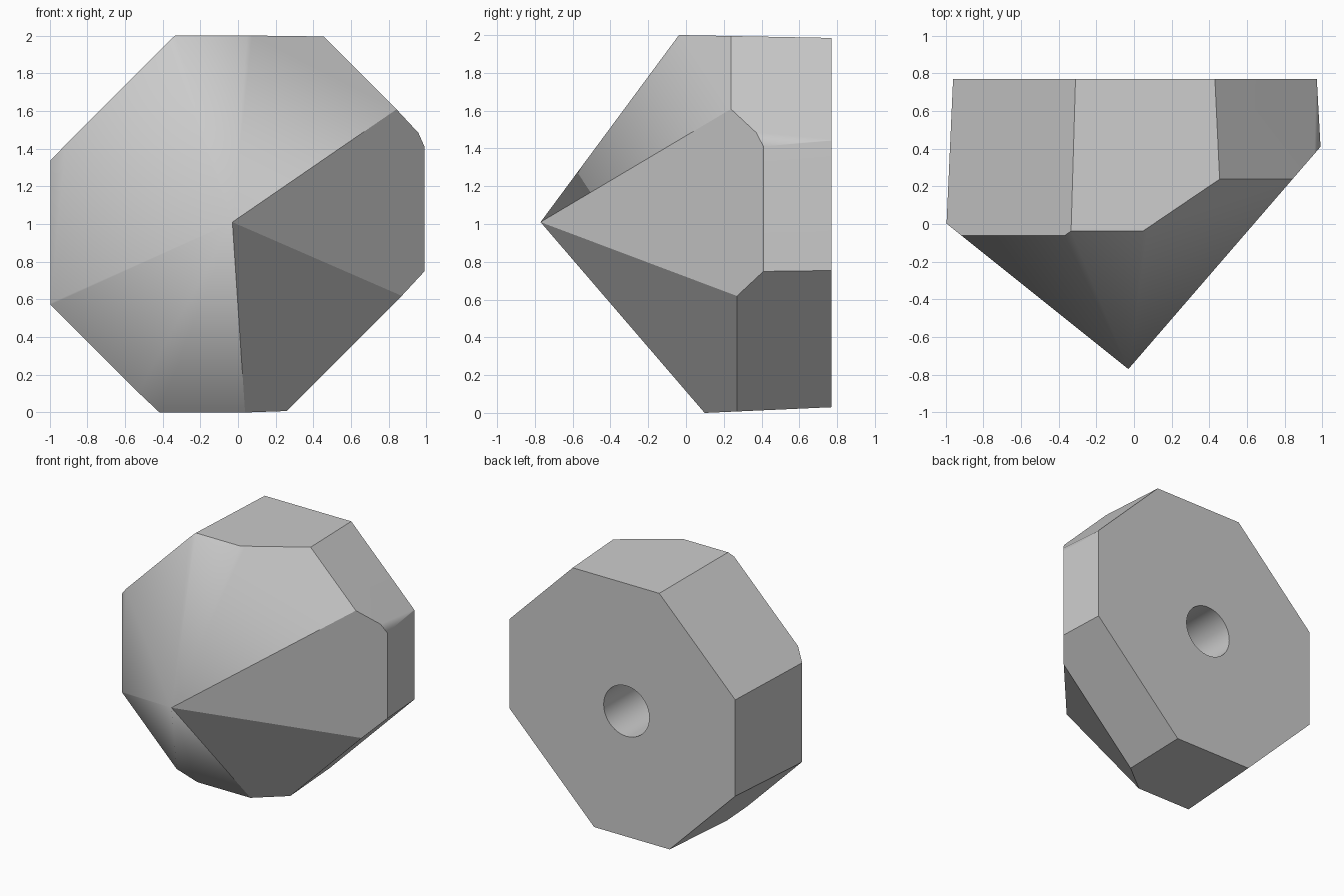
import bpy, bmesh, math
from mathutils import Vector

if "Cube" in bpy.data.objects:
    bpy.data.objects.remove(bpy.data.objects["Cube"], do_unlink=True)

BACK = 0.77
TIP = Vector((-0.03, -0.77, 1.01))
MIDDLE = Vector((0, BACK, 1))

# Per side, anticlockwise from +x: distance at the back, draft, slope of the front facet
SIDES = [
    (0.97, 0.055, 1.157),   # left
    (1.0, 0.047, 0.97),     # upper left
    (0.985, 0.019, 0.74),   # top
    (0.916, 0.034, 0.773),  # upper right
    (0.96, 0.045, 0.80),    # right
    (0.968, 0.05, 0.783),   # lower right
    (0.97, 0.045, 0.86),    # bottom
    (0.86, 0.048, 1.14),    # lower left
]


def slice_off(bm, point, normal):
    """Remove everything on the normal side of a plane and cap the cut."""
    geom = bm.verts[:] + bm.edges[:] + bm.faces[:]
    cut = bmesh.ops.bisect_plane(bm, geom=geom, plane_co=point, plane_no=normal,
                                 clear_outer=True)["geom_cut"]
    edges = [e for e in cut if isinstance(e, bmesh.types.BMEdge)]
    if edges:
        bmesh.ops.contextual_create(bm, geom=edges)


def make_material(name, color):
    mat = bpy.data.materials.new(name)
    mat.use_nodes = True
    mat.diffuse_color = color
    mat.node_tree.nodes["Principled BSDF"].inputs["Base Color"].default_value = color
    return mat


# Faceted body: a block sliced by the side planes and the front facets
bm = bmesh.new()
bmesh.ops.create_cube(bm, size=4)
slice_off(bm, MIDDLE, Vector((0, 1, 0)))
for i, (dist, draft, slope) in enumerate(SIDES):
    angle = math.radians(45 * i)
    out = Vector((math.cos(angle), 0, math.sin(angle)))
    slice_off(bm, MIDDLE + out * dist, out + Vector((0, draft, 0)))
    slice_off(bm, TIP, out * slope - Vector((0, 1, 0)))

# Small tapering chamfer on the upper left corner
a, b, c = Vector((0.95, 0.36, 1.50)), Vector((0.99, 0.41, 1.41)), Vector((0.97, BACK, 1.44))
normal = (b - a).cross(c - a)
slice_off(bm, a, normal if normal.x > 0 else -normal)

bmesh.ops.remove_doubles(bm, verts=bm.verts[:], dist=0.002)
bmesh.ops.recalc_face_normals(bm, faces=bm.faces[:])
mesh = bpy.data.meshes.new("faceted_body")
bm.to_mesh(mesh)
bm.free()
body = bpy.data.objects.new("faceted_body", mesh)
bpy.context.collection.objects.link(body)
mesh.materials.append(make_material("plain_grey", (0.6, 0.6, 0.6, 1)))

# Round socket in the back
DEPTH = 0.8
bpy.ops.mesh.primitive_cylinder_add(vertices=48, radius=0.195, depth=DEPTH * 2,
                                    location=(TIP.x, BACK, 1),
                                    rotation=(math.pi / 2, 0, 0))
cutter = bpy.context.object
cutter.name = "socket_cutter"
cutter.hide_render = True
bpy.ops.object.select_all(action="DESELECT")
body.select_set(True)
bpy.context.view_layer.objects.active = body
socket = body.modifiers.new("socket", "BOOLEAN")
socket.object = cutter
socket.operation = "DIFFERENCE"
bpy.ops.object.modifier_apply(modifier="socket")
bpy.data.objects.remove(cutter, do_unlink=True)

# Soft shading across the shallow front creases only
bpy.ops.object.shade_smooth_by_angle(angle=math.radians(32))
weighted = body.modifiers.new("weighted_normals", "WEIGHTED_NORMAL")
weighted.keep_sharp = True
